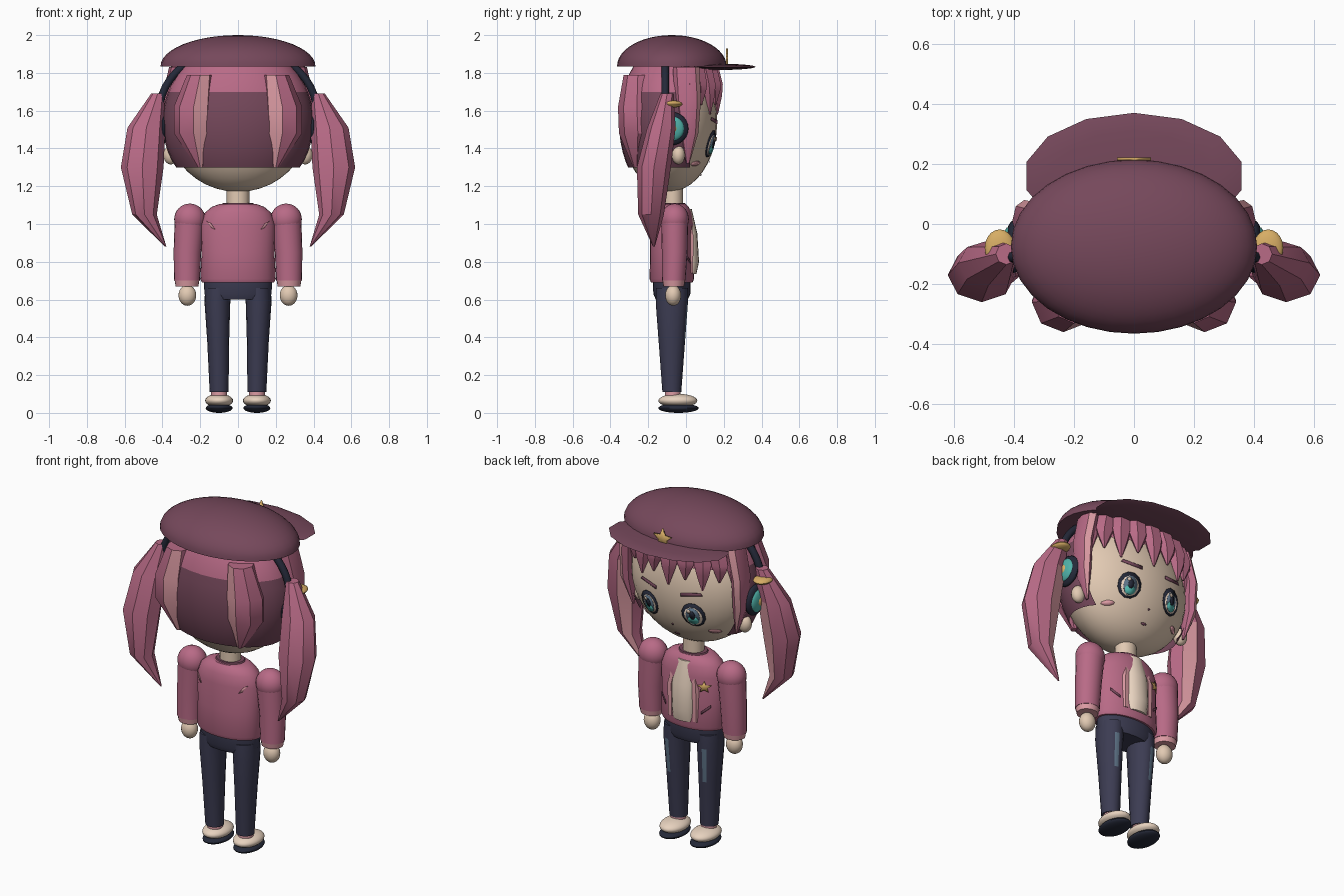
import bpy, bmesh
from math import sin, cos, pi, sqrt, radians
from mathutils import Matrix, Vector

default = bpy.data.objects.get("Cube")
if default:
    bpy.data.objects.remove(default, do_unlink=True)


def material(name, r, g, b):
    mat = bpy.data.materials.new(name)
    mat.use_nodes = True
    mat.diffuse_color = (r, g, b, 1)
    mat.node_tree.nodes["Principled BSDF"].inputs["Base Color"].default_value = (r, g, b, 1)
    return mat


pink = material("rose pink", .48, .145, .24)
pale = material("pale pink", .72, .33, .37)
plum = material("dark plum", .18, .065, .105)
skin = material("skin", .76, .59, .45)
cream = material("cream", .82, .66, .53)
navy = material("navy cloth", .045, .045, .085)
ink = material("ink", .018, .022, .04)
gold = material("gold", .68, .42, .13)
teal = material("teal", .08, .45, .40)
denim = material("faded denim", .11, .17, .24)


def finish(name, bm, *mats):
    bmesh.ops.recalc_face_normals(bm, faces=bm.faces)
    mesh = bpy.data.meshes.new(name)
    bm.to_mesh(mesh)
    bm.free()
    for mat in mats:
        mesh.materials.append(mat)
    obj = bpy.data.objects.new(name, mesh)
    bpy.context.collection.objects.link(obj)
    return obj


def sphere_mesh(center, size, seg=24, rings=16):
    bm = bmesh.new()
    place = Matrix.Translation(center) @ Matrix.Diagonal((*size, 1))
    bmesh.ops.create_uvsphere(bm, u_segments=seg, v_segments=rings, radius=1, matrix=place)
    return bm


def cut(bm, co, normal, clear=False):
    geom = bm.verts[:] + bm.edges[:] + bm.faces[:]
    return bmesh.ops.bisect_plane(bm, geom=geom, plane_co=co, plane_no=normal, clear_inner=clear)


def ball(name, center, size, mat, seg=24, rings=16):
    return finish(name, sphere_mesh(center, size, seg, rings), mat)


def loft(name, rings, n, mat, side=1, stripe=None, rows=None, stripe_mat=pale):
    """Elliptical rings (x, y, z, rx, ry) joined into a closed tube; one sector may be a stripe."""
    bm = bmesh.new()
    loops = [[bm.verts.new((side * (x + rx * cos(2 * pi * i / n)), y + ry * sin(2 * pi * i / n), z))
              for i in range(n)] for x, y, z, rx, ry in rings]
    for row, (a, b) in enumerate(zip(loops, loops[1:])):
        for i in range(n):
            j = (i + 1) % n
            face = bm.faces.new((a[i], a[j], b[j], b[i]))
            if i == stripe and (rows is None or row in rows):
                face.material_index = 1
    bm.faces.new(loops[0])
    bm.faces.new(loops[-1])
    return finish(name, bm, mat, stripe_mat)


# Surfaces that painted plates cling to
HEAD, HEAD_R = (0, -.09, 1.54), (.38, .255, .37)
BODY_Y = -.075


def face_y(x, z):
    return HEAD[1] + HEAD_R[1] * sqrt(max(0, 1 - (x / HEAD_R[0]) ** 2 - ((z - HEAD[2]) / HEAD_R[2]) ** 2))


def chest_y(x, z):
    return BODY_Y + .115 * sqrt(max(0, 1 - (x / .197) ** 2))


def back_y(x, z):
    return 2 * BODY_Y - chest_y(x, z)


def plate(name, points, mat, surface, offset):
    bm = bmesh.new()
    mid = sum((Vector(p) for p in points), Vector((0, 0))) / len(points)
    hub, *rim = [bm.verts.new((x, surface(x, z) + offset, z)) for x, z in [mid, *points]]
    for i, v in enumerate(rim):
        bm.faces.new((hub, v, rim[(i + 1) % len(rim)]))
    obj = finish(name, bm, mat)
    thick = obj.modifiers.new("thickness", "SOLIDIFY")
    thick.thickness = .003
    thick.offset = 0
    return obj


def oval(x, z, rx, rz, n=12):
    return [(x + rx * cos(2 * pi * (i + .5) / n), z + rz * sin(2 * pi * (i + .5) / n)) for i in range(n)]


def star(x, z, r):
    return [(x + sin(pi * i / 5) * r * (.45 if i % 2 else 1), z + cos(pi * i / 5) * r * (.45 if i % 2 else 1))
            for i in range(10)]


# Head, neck and small face features
ball("head", HEAD, HEAD_R, skin, 32, 20)
loft("neck", [(0, -.07, 1.05, .06, .055), (0, -.07, 1.22, .06, .055)], 16, skin)
plate("mouth", oval(0, 1.26, .018, .006, 8), plum, face_y, .004)
plate("nose", oval(0, 1.33, .006, .006, 6), plum, face_y, .004)

# Back hair: dark below the band, open around the face
hair = sphere_mesh((0, -.09, 1.54), (.4, .265, .42), 32, 24)
cut(hair, (0, 0, 1.3), (0, 0, 1), True)
cut(hair, (0, 0, 1.7), (0, 0, 1))
cut(hair, (0, .02, 0), (0, 1, 0))
opening = [f for f in hair.faces if f.calc_center_median().y > .02 and f.calc_center_median().z < 1.7]
bmesh.ops.delete(hair, geom=opening, context="FACES")
for f in hair.faces:
    f.material_index = int(f.calc_center_median().z < 1.7)
finish("back_hair", hair, pink, plum)

# Fringe of pointed locks around the forehead
for k in range(9):
    angle = radians(26 + 16 * k)
    cx, cy = cos(angle), sin(angle)
    drop = .05 if k % 2 else 0
    loft(f"fringe_{k}", [(.31 * cx, -.09 + .22 * cy, 1.86, .06, .04),
                         (.36 * cx, -.09 + .25 * cy, 1.74, .06, .04),
                         (.37 * cx, -.09 + .255 * cy, 1.68 + drop / 2, .045, .03),
                         (.37 * cx, -.09 + .255 * cy, 1.58 + drop, .006, .005)], 6, pink)

# Peaked cap
dome = sphere_mesh((0, -.075, 1.835), (.41, .29, .165), 32, 24)
edge = cut(dome, (0, 0, 1.835), (0, 0, 1), True)
bmesh.ops.holes_fill(dome, edges=dome.edges[:])
finish("cap_dome", dome, plum)
ball("cap_visor", (0, .16, 1.832), (.367, .21, .017), plum, 14, 8)
badge = plate("cap_star", star(0, 1.868, .06), gold, lambda x, z: .217, 0)
badge.modifiers["thickness"].thickness = .01

# Headband arc
curve = bpy.data.curves.new("headband", "CURVE")
curve.dimensions = "3D"
curve.bevel_depth = .02
curve.bevel_resolution = 2
arc = curve.splines.new("POLY")
arc.points.add(24)
for i, p in enumerate(arc.points):
    t = pi * i / 24
    p.co = (.415 * cos(t), -.11, 1.6 + .33 * sin(t), 1)
curve.materials.append(ink)
bpy.context.collection.objects.link(bpy.data.objects.new("headband", curve))

# Jacket body, shirt and hips
loft("jacket", [(0, BODY_Y, z, rx, ry) for z, rx, ry in (
    (.69, .19, .11), (.71, .2, .118), (.85, .193, .115), (1, .197, .115),
    (1.06, .175, .105), (1.09, .14, .09), (1.105, .1, .075))], 28, pink)
loft("collar_lining", [(0, -.07, 1.1, .088, .07), (0, -.07, 1.112, .08, .065)], 20, plum)
loft("shirt", [(0, .02, .735, .065, .035), (0, .022, .8, .07, .047), (0, .02, .95, .07, .04),
               (0, -.005, 1.08, .05, .035)], 16, cream)
loft("hips", [(0, -.075, .6, .165, .085), (0, -.075, .63, .178, .098), (0, -.075, .7, .18, .1)], 24, navy)
plate("chest_star", star(-.13, .95, .035), gold, chest_y, .006)

for s, tag in ((1, "left"), (-1, "right")):
    # Eye, brow and blush
    ex = s * .142
    plate(tag + "_eye_rim", oval(ex, 1.425, .065, .073), ink, face_y, .004)
    plate(tag + "_eye_white", oval(ex, 1.418, .05, .056), cream, face_y, .007)
    plate(tag + "_iris", oval(ex, 1.42, .038, .053), denim, face_y, .0095)
    plate(tag + "_iris_glow", oval(ex, 1.395, .029, .026), teal, face_y, .012)
    plate(tag + "_pupil", oval(ex, 1.427, .016, .026), ink, face_y, .0145)
    plate(tag + "_eye_glint", oval(ex + .015, 1.45, .011, .011, 8), cream, face_y, .017)
    plate(tag + "_brow", [(s * .08, 1.53), (s * .2, 1.55), (s * .19, 1.565), (s * .08, 1.55)], plum, face_y, .005)
    plate(tag + "_blush", oval(s * .225, 1.32, .03, .013, 8), pale, face_y, .004)
    ball(tag + "_ear", (s * .355, -.04, 1.365), (.04, .035, .05), skin, 16, 10)

    # Headphone cup
    for part, x, depth, r, mat in (("cup", .4, .03, .088, ink), ("cup_ring", .416, .024, .066, teal),
                                   ("cup_center", .424, .022, .032, gold)):
        ball(f"{tag}_{part}", (s * x, -.075, 1.505), (depth, r, r), mat, 20, 12)

    # Hair tie and pigtail
    ball(tag + "_hair_tie", (s * .447, -.08, 1.635), (.05, .062, .02), gold, 20, 10)
    loft(tag + "_pigtail", [(.425, -.1, 1.69, .035, .035), (.485, -.13, 1.51, .1, .075),
                            (.507, -.17, 1.3, .113, .09), (.495, -.185, 1.05, .065, .068),
                            (.383, -.17, .88, .004, .005)], 8, pink, s, 2, (1, 2, 3))

    # Rear clump and long lock before the ear
    loft(tag + "_rear_clump", [(.2, -.255, 1.79, .07, .075), (.235, -.26, 1.62, .105, .1),
                               (.235, -.255, 1.48, .105, .1), (.2, -.26, 1.3, .015, .02)], 8, pink, s, 5)
    loft(tag + "_side_lock", [(.32, 0, 1.83, .045, .07), (.365, .01, 1.66, .04, .07),
                              (.365, .015, 1.48, .035, .05), (.335, .01, 1.32, .005, .008)], 8, pink, s, 1)

    # Arm, cuff and hand
    ball(tag + "_shoulder", (s * .255, -.06, 1.025), (.083, .075, .083), pink)
    loft(tag + "_sleeve", [(.255, -.06, 1.03, .08, .072), (.268, -.06, .85, .073, .068),
                           (.27, -.065, .7, .068, .062)], 20, pink, s)
    loft(tag + "_cuff", [(.27, -.065, .71, .067, .062), (.27, -.065, .67, .06, .055)], 20, pale, s)
    ball(tag + "_hand", (s * .268, -.068, .622), (.047, .042, .055), skin, 20, 12)

    # Jacket details
    loft(tag + "_lapel", [(.08, .01, .74, .022, .03), (.08, .015, .93, .024, .03),
                          (.055, -.005, 1.07, .018, .025)], 6, pale, s)
    plate(tag + "_pocket", [(s * .115, .79), (s * .16, .83), (s * .16, .845), (s * .115, .805)], plum, chest_y, .005)
    plate(tag + "_back_mark", [(s * .12, .97), (s * .14, .98), (s * .165, 1.015), (s * .145, 1.005)],
          pale, back_y, -.004)

    # Trouser leg with a faded patch on the front
    loft(tag + "_leg", [(.105, -.075, .66, .07, .085), (.109, -.075, .58, .068, .085),
                        (.105, -.075, .38, .058, .07), (.1, -.075, .11, .05, .05)],
         16, navy, s, 3, (1,), denim)

    # Sock and shoe
    loft(tag + "_sock", [(.1, -.07, .07, .042, .042), (.1, -.07, .13, .042, .042)], 16, pale, s)
    ball(tag + "_shoe", (s * .1, -.043, .065), (.074, .103, .036), cream)
    ball(tag + "_sole", (s * .1, -.04, .025), (.071, .107, .025), ink)

# Smooth shading with crisp edges
bpy.ops.object.select_all(action="DESELECT")
for obj in bpy.context.scene.objects:
    if obj.type == "MESH":
        obj.select_set(True)
        bpy.context.view_layer.objects.active = obj
bpy.ops.object.shade_smooth_by_angle(angle=radians(32))
